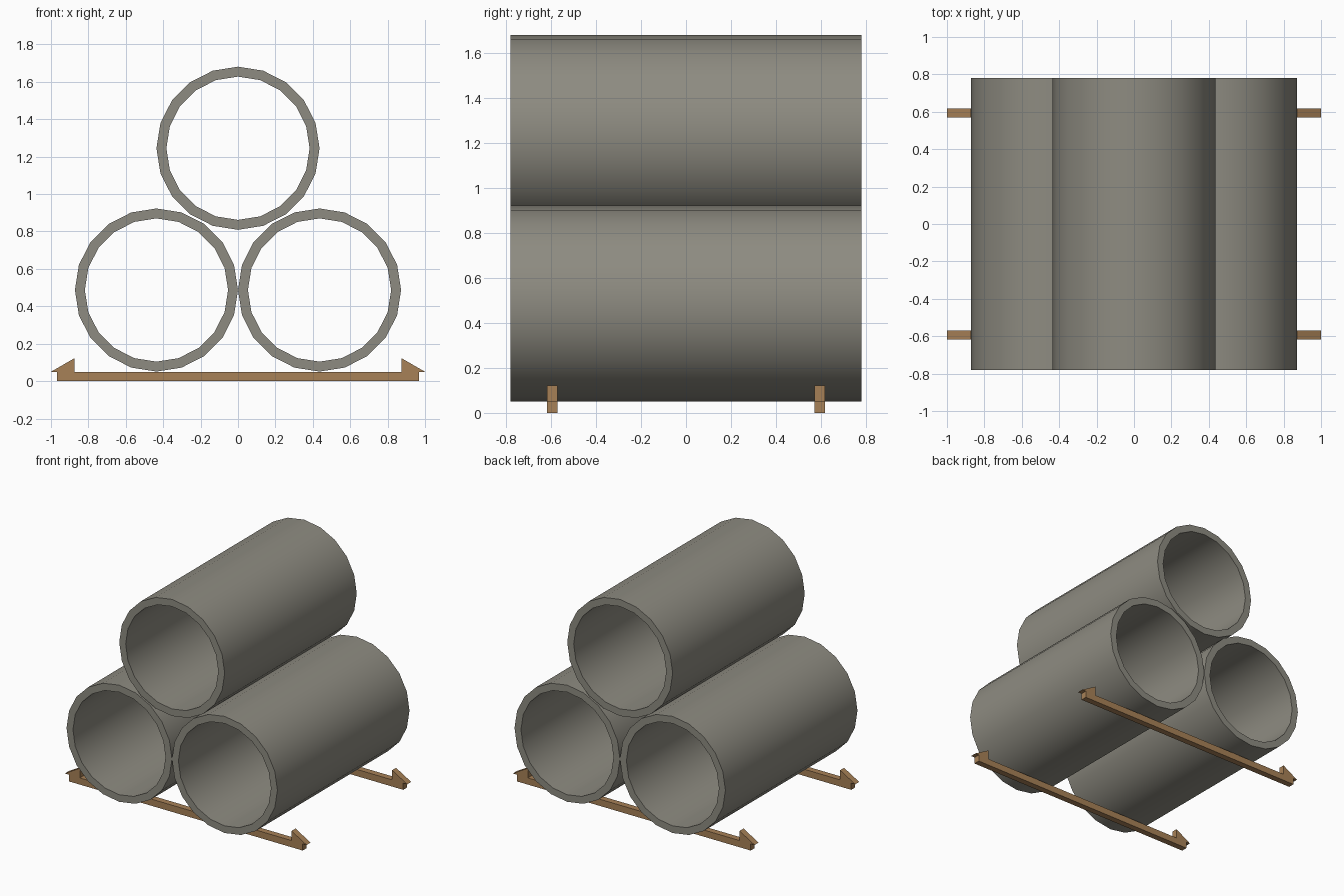
import bpy, bmesh, math

if "Cube" in bpy.data.objects:
    bpy.data.objects.remove(bpy.data.objects["Cube"], do_unlink=True)


def material(name, rgb):
    mat = bpy.data.materials.new(name)
    mat.use_nodes = True
    mat.diffuse_color = (*rgb, 1)
    mat.node_tree.nodes["Principled BSDF"].inputs["Base Color"].default_value = (*rgb, 1)
    return mat


concrete = material("grey_concrete", (0.27, 0.26, 0.22))
wood = material("brown_wood", (0.39, 0.22, 0.095))


def finish(name, bm, mat):
    bmesh.ops.recalc_face_normals(bm, faces=bm.faces)
    mesh = bpy.data.meshes.new(name)
    bm.to_mesh(mesh)
    bm.free()
    mesh.materials.append(mat)
    obj = bpy.data.objects.new(name, mesh)
    bpy.context.collection.objects.link(obj)
    return obj


SIDES = 20
OUTER, INNER, HALF_LENGTH = 0.436, 0.383, 0.78


def pipe(name, x, z):
    """Hollow tube along y: four rings joined into a closed loop."""
    bm = bmesh.new()
    rings = []
    for r, y in ((OUTER, -HALF_LENGTH), (OUTER, HALF_LENGTH),
                 (INNER, HALF_LENGTH), (INNER, -HALF_LENGTH)):
        angles = [math.tau * i / SIDES for i in range(SIDES)]
        rings.append([bm.verts.new((r * math.cos(a), y, r * math.sin(a))) for a in angles])
    for k in range(4):
        a, b = rings[k], rings[(k + 1) % 4]
        for i in range(SIDES):
            j = (i + 1) % SIDES
            bm.faces.new((a[i], a[j], b[j], b[i]))
    obj = finish(name, bm, concrete)
    obj.location = (x, 0, z)
    bpy.ops.object.select_all(action="DESELECT")
    obj.select_set(True)
    bpy.context.view_layer.objects.active = obj
    bpy.ops.object.shade_smooth_by_angle(angle=math.radians(30))


def prism(name, profile, y, width=0.047):
    """Extrude an x-z outline along y."""
    bm = bmesh.new()
    face = bm.faces.new([bm.verts.new((px, y - width / 2, pz)) for px, pz in profile])
    extruded = bmesh.ops.extrude_face_region(bm, geom=[face])["geom"]
    moved = [v for v in extruded if isinstance(v, bmesh.types.BMVert)]
    bmesh.ops.translate(bm, verts=moved, vec=(0, width, 0))
    finish(name, bm, wood)


# Stack of three pipes
pipe("left_pipe", OUTER, 0.487)
pipe("right_pipe", -OUTER, 0.487)
pipe("top_pipe", 0, 1.245)

# Two wooden bearers with a wedge chock at each end
for place, y in (("front", -0.594), ("back", 0.594)):
    prism(place + "_bearer", [(-0.967, 0), (0.967, 0), (0.967, 0.05), (-0.967, 0.05)], y)
    for side, s in (("left", 1), ("right", -1)):
        prism(f"{place}_{side}_wedge", [(s * 0.875, 0.05), (s, 0.05), (s * 0.875, 0.122)], y)
